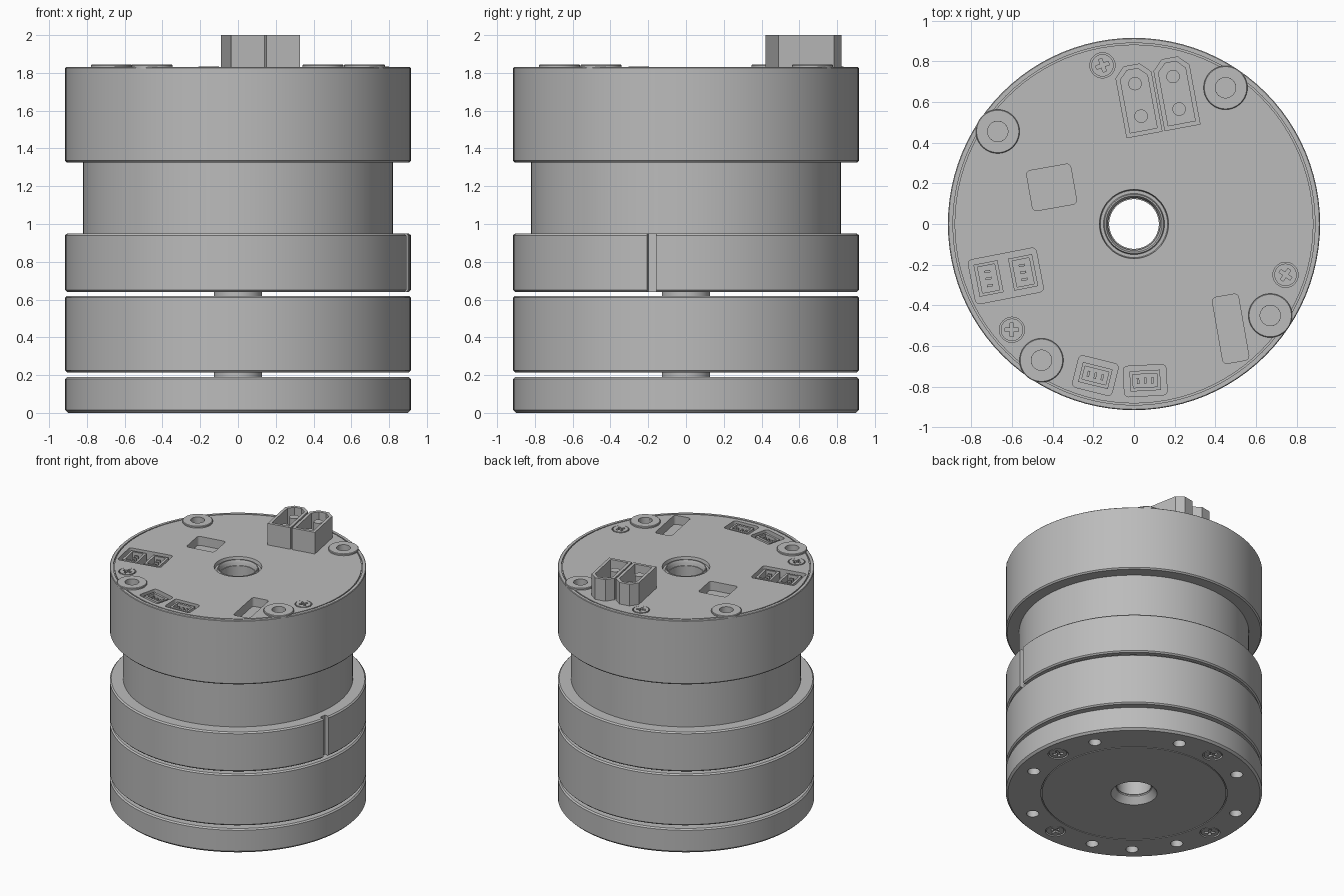
import bpy, bmesh
from math import cos, sin, pi, radians

if "Cube" in bpy.data.objects:
    bpy.data.objects.remove(bpy.data.objects["Cube"], do_unlink=True)

grey = bpy.data.materials.new("machined grey")
grey.use_nodes = True
grey.diffuse_color = (0.5, 0.5, 0.5, 1)
grey.node_tree.nodes["Principled BSDF"].inputs["Base Color"].default_value = (0.5, 0.5, 0.5, 1)
TOP = 1.83


def finish(name, bm):
    bmesh.ops.recalc_face_normals(bm, faces=bm.faces)
    me = bpy.data.meshes.new(name)
    bm.to_mesh(me)
    bm.free()
    me.materials.append(grey)
    ob = bpy.data.objects.new(name, me)
    bpy.context.collection.objects.link(ob)
    return ob


def lathe(bm, profile, cx=0, cy=0, n=96):
    """Revolve a closed (radius, z) profile around a vertical axis."""
    rings = [[bm.verts.new((cx + r * cos(2 * pi * i / n), cy + r * sin(2 * pi * i / n), z))
              for r, z in profile] for i in range(n)]
    k = len(profile)
    for i in range(n):
        a, b = rings[i], rings[(i + 1) % n]
        for j in range(k):
            bm.faces.new((a[j], b[j], b[(j + 1) % k], a[(j + 1) % k]))


def prism(bm, outline, z0, z1, cx=0, cy=0, turn=0):
    """Extrude an outline vertically after turning and placing it."""
    c, s = cos(radians(turn)), sin(radians(turn))
    low, high = [[bm.verts.new((cx + x * c - y * s, cy + x * s + y * c, z)) for x, y in outline]
                 for z in (z0, z1)]
    bm.faces.new(low[::-1])
    bm.faces.new(high)
    n = len(low)
    for i in range(n):
        j = (i + 1) % n
        bm.faces.new((low[i], low[j], high[j], high[i]))


def circle(r, n=32):
    return [(r * cos(2 * pi * i / n), r * sin(2 * pi * i / n)) for i in range(n)]


def rect(w, h, r=0.0):
    if not r:
        return [(-w / 2, -h / 2), (w / 2, -h / 2), (w / 2, h / 2), (-w / 2, h / 2)]
    pts = []
    for q, (sx, sy) in enumerate(((1, 1), (-1, 1), (-1, -1), (1, -1))):
        for i in range(5):
            a = pi / 2 * (q + i / 4)
            pts.append((sx * (w / 2 - r) + r * cos(a), sy * (h / 2 - r) + r * sin(a)))
    return pts


def cross(a, b):
    return [(a, -b), (a, b), (b, b), (b, a), (-b, a), (-b, b),
            (-a, b), (-a, -b), (-b, -b), (-b, -a), (b, -a), (b, -b)]


def shell(w, h, cut):
    """Connector outline with both far corners chamfered."""
    return [(-w / 2, -h / 2), (w / 2, -h / 2), (w / 2, h / 2 - cut), (w / 2 - cut, h / 2),
            (-w / 2 + cut, h / 2), (-w / 2, h / 2 - cut)]


def carve(ob, cutter_bm):
    cutter = finish("cutter", cutter_bm)
    cutter.hide_render = True
    mod = ob.modifiers.new("cut", "BOOLEAN")
    mod.operation, mod.solver, mod.object = "DIFFERENCE", "EXACT", cutter
    bpy.context.view_layer.objects.active = ob
    bpy.ops.object.modifier_apply(modifier=mod.name)
    bpy.data.objects.remove(cutter, do_unlink=True)


def polar(r, deg):
    return r * cos(radians(deg)), r * sin(radians(deg))


R, B, BORE = 0.915, 0.01, 0.128

# Placement of the top details
bosses = [(-0.67, 0.455), (0.45, 0.67), (0.67, -0.45), (-0.455, -0.67)]
top_screws = [(-0.155, 0.78), (0.745, -0.25), (-0.6, -0.52)]
pockets = [(-0.405, 0.18, 0.22, 0.2, 10), (0.475, -0.515, 0.13, 0.33, 10),
           (-0.63, -0.255, 0.34, 0.22, 11), (-0.19, -0.745, 0.2, 0.16, -14),
           (0.055, -0.77, 0.21, 0.15, 3)]
base_screws = [polar(0.78, 96 + 90 * k) for k in range(4)]
base_holes = [polar(0.78, 120 - 45.5 * k) for k in range(8)] + [polar(0.8, 231)]

# Stepped main housing, with a fine seam round the top cover
bm = bmesh.new()
lathe(bm, [(BORE, 0.64), (R - B, 0.64), (R, 0.64 + B), (R, 0.95 - B), (R - B, 0.95), (0.82, 0.95),
           (0.82, 1.325), (R - B, 1.325), (R, 1.325 + B), (R, TOP - 0.004), (R - 0.004, TOP),
           (0.89, TOP), (0.89, TOP - 0.012), (0.882, TOP - 0.012), (0.882, TOP),
           (0.17, TOP), (0.165, TOP - 0.025), (0.15, TOP - 0.025), (0.145, TOP - 0.01),
           (0.138, TOP - 0.01), (BORE, TOP - 0.03)])
housing = finish("main_housing", bm)
cut = bmesh.new()
for x, y, w, h, turn in pockets:
    prism(cut, rect(w, h, 0.02), TOP - 0.07, TOP + 0.1, x, y, turn)
for x, y in bosses:
    prism(cut, circle(0.05), TOP - 0.15, TOP + 0.1, x, y)
for x, y in top_screws:
    prism(cut, circle(0.062), TOP - 0.02, TOP + 0.1, x, y)
prism(cut, rect(0.07, 0.05), 0.6, 0.97, *polar(R - 0.002, -11.5), -11.5)
carve(housing, cut)

# Lower rotating drum
bm = bmesh.new()
lathe(bm, [(BORE, 0.215), (R - B, 0.215), (R, 0.215 + B), (R, 0.62 - B), (R - B, 0.62), (BORE, 0.62)])
finish("lower_drum", bm)

# Base plate with ring seam, bolt holes and screw seats
bm = bmesh.new()
lathe(bm, [(0.165, 0), (0.658, 0), (0.658, 0.008), (0.665, 0.008), (0.665, 0), (R - 0.015, 0),
           (R, 0.015), (R, 0.19 - B), (R - B, 0.19), (BORE, 0.19), (BORE, 0.05)])
base = finish("base_plate", bm)
cut = bmesh.new()
for x, y in base_holes:
    prism(cut, circle(0.044), -0.1, 0.14, x, y)
for x, y in base_screws:
    prism(cut, circle(0.072), -0.1, 0.02, x, y)
carve(base, cut)

# Hollow shaft bridging the gaps
bm = bmesh.new()
lathe(bm, [(0.122, 0.06), (BORE, 0.06), (BORE, 1.78), (0.122, 1.78)])
finish("hollow_shaft", bm)

# Raised mounting bosses
bm = bmesh.new()
for x, y in bosses:
    lathe(bm, [(0.05, TOP - 0.01), (0.108, TOP - 0.01), (0.108, TOP + 0.01),
               (0.104, TOP + 0.014), (0.05, TOP + 0.014)], x, y, 40)
finish("mounting_bosses", bm)

# Cross-head screws, top and bottom
for name, spots, r, z0, z1, c0, c1 in (
        ("top_screws", top_screws, 0.055, TOP - 0.03, TOP + 0.003, TOP - 0.015, TOP + 0.1),
        ("base_screws", base_screws, 0.063, 0.003, 0.03, -0.1, 0.018)):
    bm, cut = bmesh.new(), bmesh.new()
    for i, (x, y) in enumerate(spots):
        prism(bm, circle(r), z0, z1, x, y)
        prism(cut, cross(r * 0.6, r * 0.16), c0, c1, x, y, 20 + 35 * i)
    carve(finish(name, bm), cut)

# Tall power connectors, open on top, each with two round pins
shells, hollow, pins = bmesh.new(), bmesh.new(), bmesh.new()
for x, y in ((0.02, 0.61), (0.207, 0.645)):
    prism(shells, shell(0.18, 0.35, 0.05), TOP - 0.02, 2.0, x, y, 10.5)
    prism(hollow, shell(0.135, 0.305, 0.04), TOP + 0.03, 2.1, x, y, 10.5)
    for side in (-1, 1):
        px, py = x - 0.015 * side, y + 0.08 * side
        prism(pins, circle(0.033, 20), TOP + 0.02, 1.96, px, py)
carve(finish("power_connector_shells", shells), hollow)
finish("power_connector_pins", pins)

# Small signal connectors sitting in their pockets
bodies, slots, contacts = bmesh.new(), bmesh.new(), bmesh.new()
for x, y, turn, w, h in ((-0.715, -0.268, 101, 0.16, 0.12), (-0.545, -0.238, 101, 0.16, 0.12),
                         (-0.19, -0.745, -14, 0.15, 0.1), (0.055, -0.77, 3, 0.15, 0.1)):
    prism(bodies, rect(w, h), TOP - 0.08, TOP - 0.008, x, y, turn)
    prism(slots, rect(w - 0.03, h - 0.035), TOP - 0.06, TOP + 0.1, x, y, turn)
    for k in (-1, 0, 1):
        dx, dy = polar(0.035 * k, turn)
        prism(contacts, rect(0.012, 0.03), TOP - 0.07, TOP - 0.02, x + dx, y + dy, turn)
carve(finish("signal_connector_bodies", bodies), slots)
finish("signal_connector_contacts", contacts)

# Smooth round walls, keep machined edges crisp
bpy.ops.object.select_all(action="DESELECT")
for ob in bpy.context.scene.objects:
    if ob.type == "MESH" and grey.name in ob.data.materials:
        ob.select_set(True)
        bpy.context.view_layer.objects.active = ob
bpy.ops.object.shade_smooth_by_angle(angle=radians(30))
